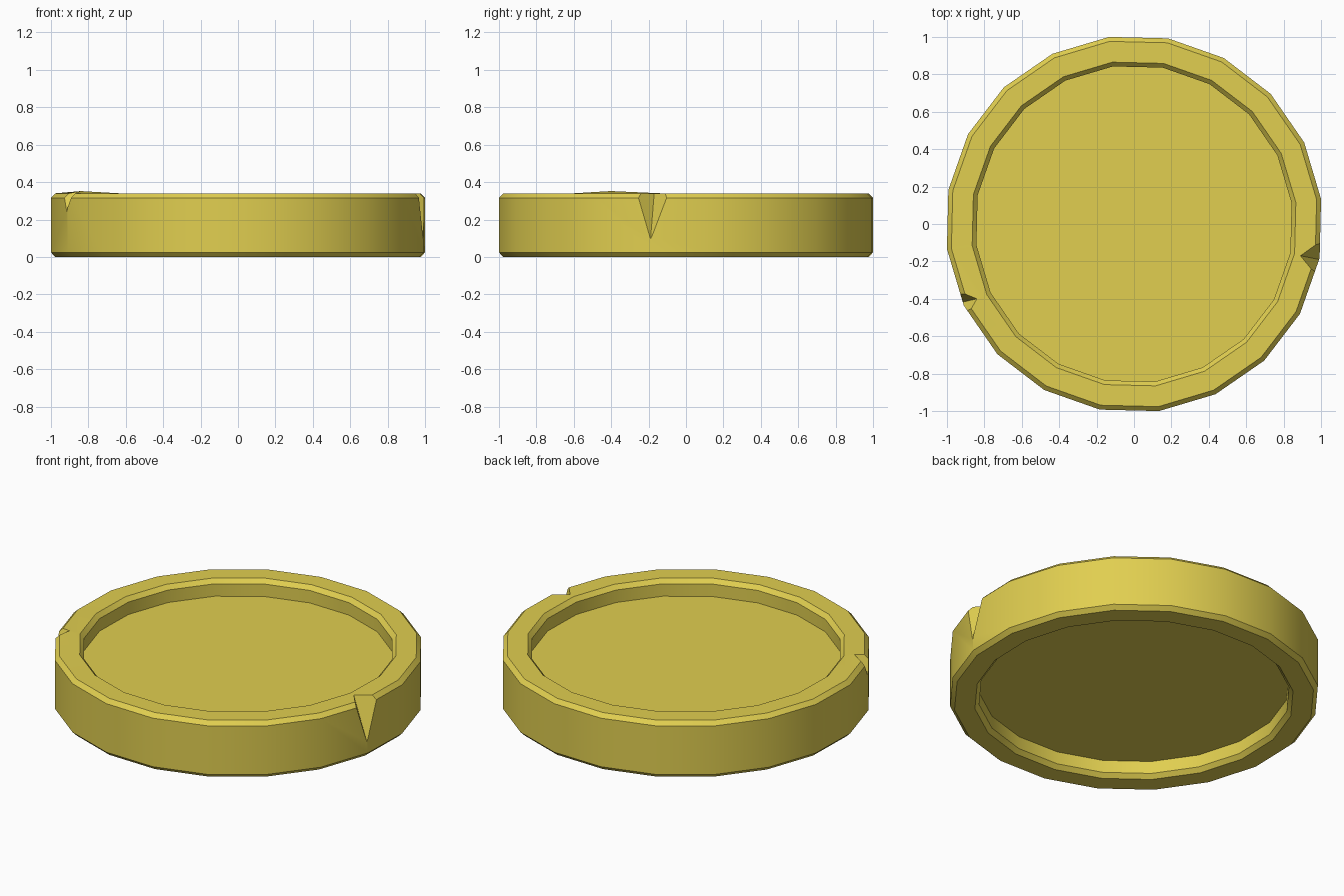
import bpy, bmesh, math
from mathutils import Vector

if "Cube" in bpy.data.objects:
    bpy.data.objects.remove(bpy.data.objects["Cube"])

SIDES = 20
START = math.radians(7.6)

# Coin body: stacked rings, capped by the two recessed floors
PROFILE = [(0.85, 0.10), (0.85, 0.025), (0.873, 0.0), (0.985, 0.0),
           (1.009, 0.024), (1.009, 0.316), (0.985, 0.34), (0.873, 0.34),
           (0.85, 0.315), (0.85, 0.24)]


def add_object(name, bm):
    bmesh.ops.recalc_face_normals(bm, faces=bm.faces)
    mesh = bpy.data.meshes.new(name)
    bm.to_mesh(mesh)
    bm.free()
    obj = bpy.data.objects.new(name, mesh)
    bpy.context.collection.objects.link(obj)
    return obj


bm = bmesh.new()
rings = []
for r, z in PROFILE:
    angles = [START + math.tau * i / SIDES for i in range(SIDES)]
    rings.append([bm.verts.new((r * math.cos(a), r * math.sin(a), z)) for a in angles])
for lo, hi in zip(rings, rings[1:]):
    for i in range(SIDES):
        j = (i + 1) % SIDES
        bm.faces.new((lo[i], lo[j], hi[j], hi[i]))
bm.faces.new(rings[0])
bm.faces.new(rings[-1])
coin = add_object("coin", bm)


# Wedge-shaped chip: inner tip, low point and the two ends on the rim
def cut_chip(name, tip, low, side_a, side_b):
    tip, low = Vector(tip), Vector(low)
    corners = [low, low + 1.3 * (tip - low)]
    for side in (side_a, side_b):
        far = tip + 3 * (Vector(side) - tip)
        corners.append(low + 1.3 * (far - low))
    bm = bmesh.new()
    v = [bm.verts.new(c) for c in corners]
    for f in ((0, 1, 2), (0, 1, 3), (0, 2, 3), (1, 2, 3)):
        bm.faces.new([v[i] for i in f])
    cutter = add_object(name, bm)
    cutter.hide_render = True
    mod = coin.modifiers.new(name, 'BOOLEAN')
    mod.operation = 'DIFFERENCE'
    mod.solver = 'EXACT'
    mod.object = cutter
    bpy.context.view_layer.objects.active = coin
    bpy.ops.object.modifier_apply(modifier=name)
    bpy.data.objects.remove(cutter)


cut_chip("large_chip", (0.89, -0.17, 0.34), (0.992, -0.19, 0.09),
         (0.985, -0.105, 0.33), (0.967, -0.26, 0.33))
left_tip = Vector((-0.84, -0.40, 0.34))
cut_chip("small_chip", left_tip, (-0.918, -0.418, 0.24),
         (-0.925, -0.37, 0.33), (-0.885, -0.467, 0.33))

# Slightly raised lip at the tip of the small chip
for v in coin.data.vertices:
    if (v.co - left_tip).length < 0.01:
        v.co.z += 0.012

# Gold material
gold = bpy.data.materials.new("gold")
gold.diffuse_color = (0.75, 0.62, 0.08, 1)
gold.use_nodes = True
gold.node_tree.nodes["Principled BSDF"].inputs["Base Color"].default_value = gold.diffuse_color
coin.data.materials.clear()
coin.data.materials.append(gold)

coin.select_set(True)
bpy.context.view_layer.objects.active = coin
bpy.ops.object.shade_smooth_by_angle(angle=math.radians(30))
